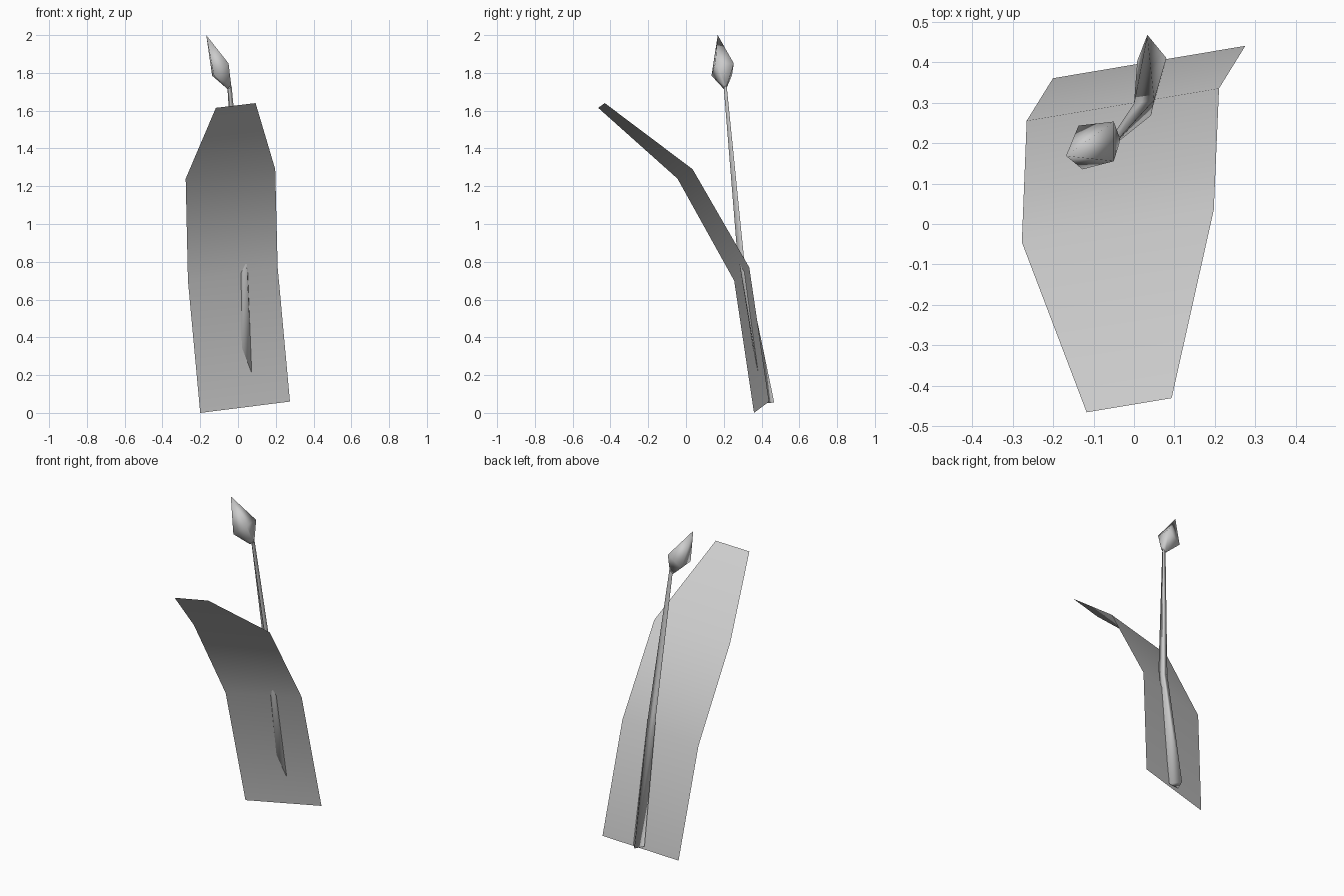
import bpy
import bmesh

cube = bpy.data.objects.get("Cube")
if cube:
    bpy.data.objects.remove(cube, do_unlink=True)

grey = bpy.data.materials.new("plain grey")
grey.use_nodes = True
grey.diffuse_color = (0.6, 0.6, 0.6, 1)
grey.node_tree.nodes["Principled BSDF"].inputs["Base Color"].default_value = grey.diffuse_color


def loft(name, rings, closed, tip=None, cap=False, recalc=True):
    """Skin a series of equal rings, optionally closed round, tipped or capped."""
    bm = bmesh.new()
    rows = [[bm.verts.new(p) for p in ring] for ring in rings]
    n = len(rows[0])
    for low, high in zip(rows, rows[1:]):
        for i in range(n if closed else n - 1):
            j = (i + 1) % n
            bm.faces.new((low[i], low[j], high[j], high[i]))
    if tip:
        point = bm.verts.new(tip)
        for i in range(n):
            bm.faces.new((rows[-1][i], rows[-1][(i + 1) % n], point))
    if cap:
        bm.faces.new(rows[0])
    if recalc:
        bmesh.ops.recalc_face_normals(bm, faces=bm.faces)
    for face in bm.faces:
        face.smooth = len(face.verts) < 5
    mesh = bpy.data.meshes.new(name)
    bm.to_mesh(mesh)
    bm.free()
    mesh.materials.append(grey)
    obj = bpy.data.objects.new(name, mesh)
    bpy.context.collection.objects.link(obj)
    return obj


# Leaf: a thin tilted strip that bends forward; right edge then left edge,
# wound so that its normals face the back and top
leaf_rows = [
    [(-0.20, 0.36, 0.0), (0.275, 0.44, 0.06)],
    [(-0.265, 0.255, 0.70), (0.21, 0.335, 0.77)],
    [(-0.277, -0.045, 1.24), (0.197, 0.035, 1.29)],
    [(-0.117, -0.465, 1.615), (0.093, -0.43, 1.64)],
]
loft("leaf", [row[::-1] for row in leaf_rows], closed=False, recalc=False)

# Stem: three-sided, slightly twisted, with one kink
loft("stem", [
    [(0.033, 0.467, 0.055), (0.08, 0.41, 0.05), (0.008, 0.403, 0.05)],
    [(0.0, 0.297, 0.85), (0.05, 0.306, 0.83), (0.042, 0.268, 0.88)],
    [(-0.056, 0.214, 1.72), (-0.034, 0.215, 1.735), (-0.043, 0.2, 1.72)],
], closed=True, cap=True)

# Bud: four-sided spindle leaning to the right, widening from the stem's end
loft("bud", [
    [(-0.056, 0.213, 1.715), (-0.036, 0.215, 1.735),
     (-0.036, 0.2, 1.735), (-0.056, 0.2, 1.715)],
    [(-0.137, 0.243, 1.785), (-0.05, 0.253, 1.85),
     (-0.05, 0.155, 1.85), (-0.127, 0.135, 1.785)],
], closed=True, tip=(-0.168, 0.168, 2.0), cap=True)
